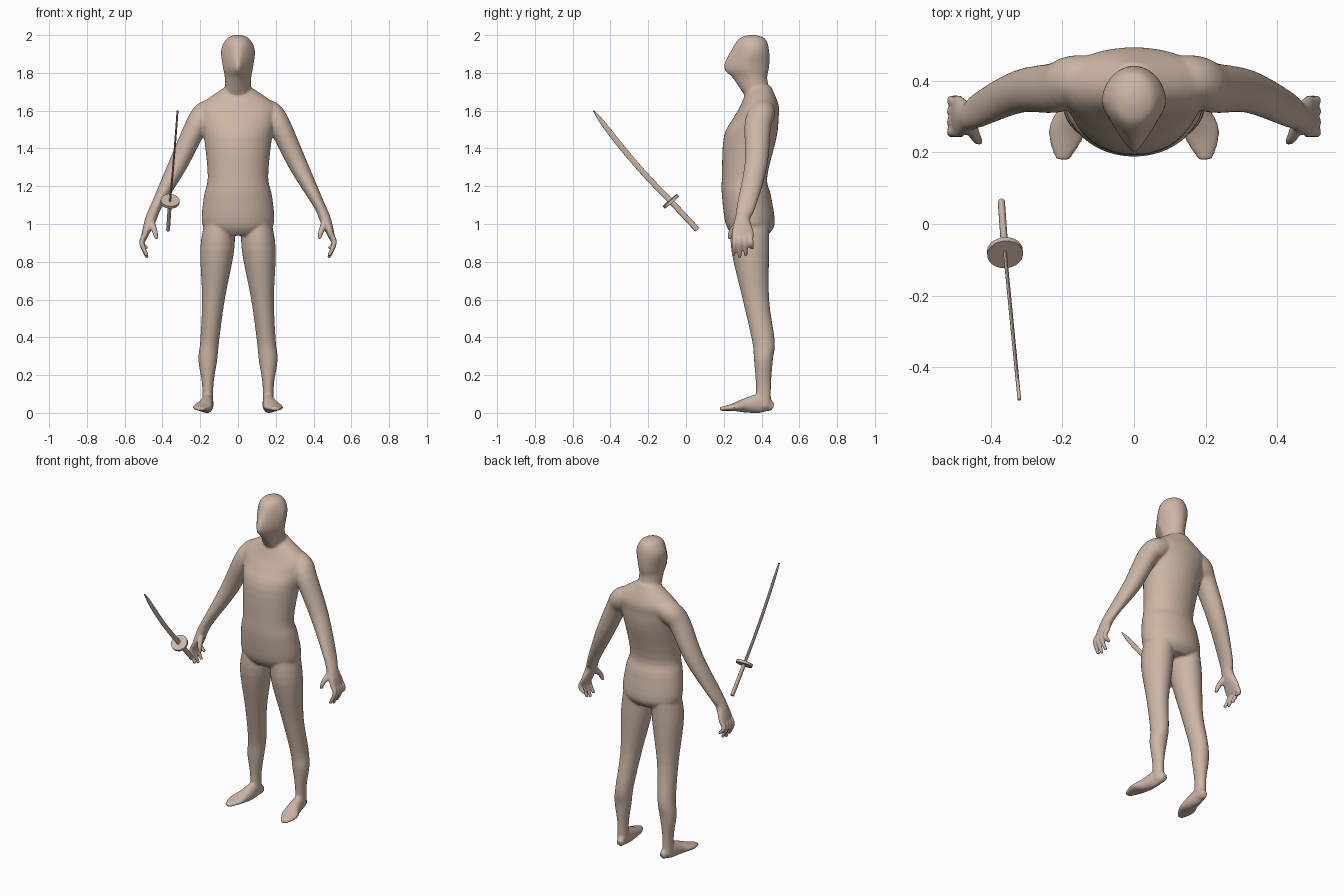
import bpy
import bmesh
import math
from mathutils import Vector

default_cube = bpy.data.objects.get("Cube")
if default_cube:
    bpy.data.objects.remove(default_cube, do_unlink=True)

# Single clay colour
clay = bpy.data.materials.new("warm clay")
clay.use_nodes = True
clay.diffuse_color = (.61, .47, .38, 1)
clay.node_tree.nodes["Principled BSDF"].inputs["Base Color"].default_value = clay.diffuse_color

X_AXIS, Y_AXIS, Z_AXIS = Vector((1, 0, 0)), Vector((0, 1, 0)), Vector((0, 0, 1))


def smooth_rings(rings, steps=4):
    """Catmull-Rom interpolation of every ring value."""
    smoothed = []
    last = len(rings) - 1
    for index in range(last):
        window = [rings[max(0, min(last, index + offset))] for offset in (-1, 0, 1, 2)]
        for step in range(steps):
            t = step / steps
            smoothed.append([
                b + t / 2 * (c - a + t * (2 * a - 5 * b + 4 * c - d + t * (3 * (b - c) + d - a)))
                for a, b, c, d in zip(*window)])
    return smoothed + [rings[-1]]


def loft(bm, rings, across=None, sides=28, mirror=1):
    """Skin rings (x, y, z, half_a, half_b, front_taper); level rings when across is None."""
    rings = smooth_rings([tuple(ring) + (0,) * (6 - len(ring)) for ring in rings])
    centres = [Vector(ring[:3]) for ring in rings]
    loops = []
    for index, (centre, ring) in enumerate(zip(centres, rings)):
        half_a, half_b, taper = ring[3:]
        u, v = X_AXIS, Y_AXIS
        if across:
            ahead = centres[min(index + 1, len(centres) - 1)]
            behind = centres[max(index - 1, 0)]
            tangent = (ahead - behind).normalized()
            u = across.cross(tangent).normalized()
            v = tangent.cross(u)
        loop = []
        for side in range(sides):
            angle = math.tau * side / sides
            narrowing = 1 - taper * max(0, -math.sin(angle))
            point = centre + u * half_a * math.cos(angle) * narrowing + v * half_b * math.sin(angle)
            loop.append(bm.verts.new((point.x * mirror, point.y, point.z)))
        loops.append(loop)
    for lower, upper in zip(loops, loops[1:]):
        for side in range(sides):
            following = (side + 1) % sides
            bm.faces.new((lower[side], lower[following], upper[following], upper[side]))
    bm.faces.new(loops[0][::-1])
    bm.faces.new(loops[-1])


def make_object(name, bm):
    """Turn the bmesh into the active, selected object."""
    bmesh.ops.recalc_face_normals(bm, faces=bm.faces)
    mesh = bpy.data.meshes.new(name)
    bm.to_mesh(mesh)
    bm.free()
    mesh.materials.append(clay)
    made = bpy.data.objects.new(name, mesh)
    bpy.context.collection.objects.link(made)
    bpy.ops.object.select_all(action="DESELECT")
    made.select_set(True)
    bpy.context.view_layer.objects.active = made
    return made


def make_rod(name, start, end, half_a, half_b, sag=0, point=0):
    """Straight or sagging bar, optionally narrowed sharply at its end."""
    rings = []
    count = 12
    for index in range(count + 1):
        t = index / count
        centre = start.lerp(end, t) - Z_AXIS * sag * math.sin(math.pi * t)
        width = half_a * (1 - point * t ** count)
        rings.append((*centre, width, half_b))
    bm = bmesh.new()
    loft(bm, rings, across=X_AXIS)
    make_object(name, bm)
    bpy.ops.object.shade_smooth_by_angle(angle=math.radians(40))


body = bmesh.new()

# Torso
loft(body, [
    (0, .34, .94, .13, .09), (0, .34, 1, .19, .13), (0, .32, 1.15, .18, .13),
    (0, .31, 1.25, .16, .12), (0, .34, 1.46, .18, .14), (0, .37, 1.56, .2, .12),
    (0, .39, 1.63, .2, .1), (0, .39, 1.73, .06, .06)], sides=40)

# Neck and head with a wedge-shaped face
loft(body, [
    (0, .38, 1.68, .07, .07), (0, .34, 1.77, .07, .09, .4), (0, .32, 1.83, .08, .12, .6),
    (0, .34, 1.92, .09, .1, .4), (0, .35, 1.98, .06, .07), (0, .35, 2, .02, .02)])

for mirror in (-1, 1):
    # Leg
    loft(body, [
        (.1, .34, 1, .08, .1), (.11, .34, .86, .09, .1), (.13, .37, .6, .06, .07),
        (.15, .41, .38, .05, .06), (.16, .41, .28, .05, .05), (.16, .41, .15, .03, .04),
        (.16, .41, .03, .03, .04)], mirror=mirror)

    # Foot, turned slightly outward
    loft(body, [
        (.15, .46, .03, .02, .02), (.16, .4, .05, .03, .05), (.17, .32, .04, .04, .04),
        (.19, .25, .03, .05, .02), (.2, .18, .02, .02, .01)], across=Z_AXIS, mirror=mirror)

    # Arm, wrist and palm
    loft(body, [
        (.11, .4, 1.61, .06, .07), (.17, .4, 1.58, .07, .07), (.22, .38, 1.52, .06, .07),
        (.32, .37, 1.31, .05, .06), (.43, .32, 1.1, .03, .05), (.46, .3, 1.03, .03, .04),
        (.49, .3, .95, .02, .06), (.5, .3, .91, .01, .05)], across=Y_AXIS, mirror=mirror)

    # Four curled fingers, spread from front to back
    for finger, tip_height in enumerate((.83, .82, .83, .87)):
        spread = (finger - 1.5) / 30
        thickness = .014
        loft(body, [
            (.49, .3 + spread * .8, .95, thickness, thickness),
            (.51, .3 + spread * .9, .9, thickness, thickness),
            (.48, .3 + spread, tip_height, thickness * .7, thickness * .7)],
            across=Y_AXIS, sides=12, mirror=mirror)

    # Thumb
    loft(body, [
        (.46, .28, 1.01, .02, .02), (.44, .24, .96, .015, .015), (.43, .23, .92, .01, .01)],
        across=Y_AXIS, sides=12, mirror=mirror)

# Fuse all body parts into one smooth skin
figure = make_object("body", body)
fuse = figure.modifiers.new("fuse", "REMESH")
fuse.mode = "VOXEL"
fuse.voxel_size = .007
relax = figure.modifiers.new("relax", "SMOOTH")
relax.iterations = 4
for modifier_name in ("fuse", "relax"):
    bpy.ops.object.modifier_apply(modifier=modifier_name)
figure.data.materials.clear()
figure.data.materials.append(clay)
bpy.ops.object.shade_smooth()

# Sword: curved blade, round guard and handle
guard_centre = Vector((-.36, -.08, 1.12))
blade_tip = Vector((-.32, -.49, 1.6))
pommel = Vector((-.37, .06, .97))
half_guard = (blade_tip - guard_centre).normalized() * .008
make_rod("sword_blade", guard_centre, blade_tip, .015, .005, sag=.02, point=.8)
make_rod("sword_guard", guard_centre - half_guard, guard_centre + half_guard, .05, .05)
make_rod("sword_handle", guard_centre, pommel, .015, .01)
